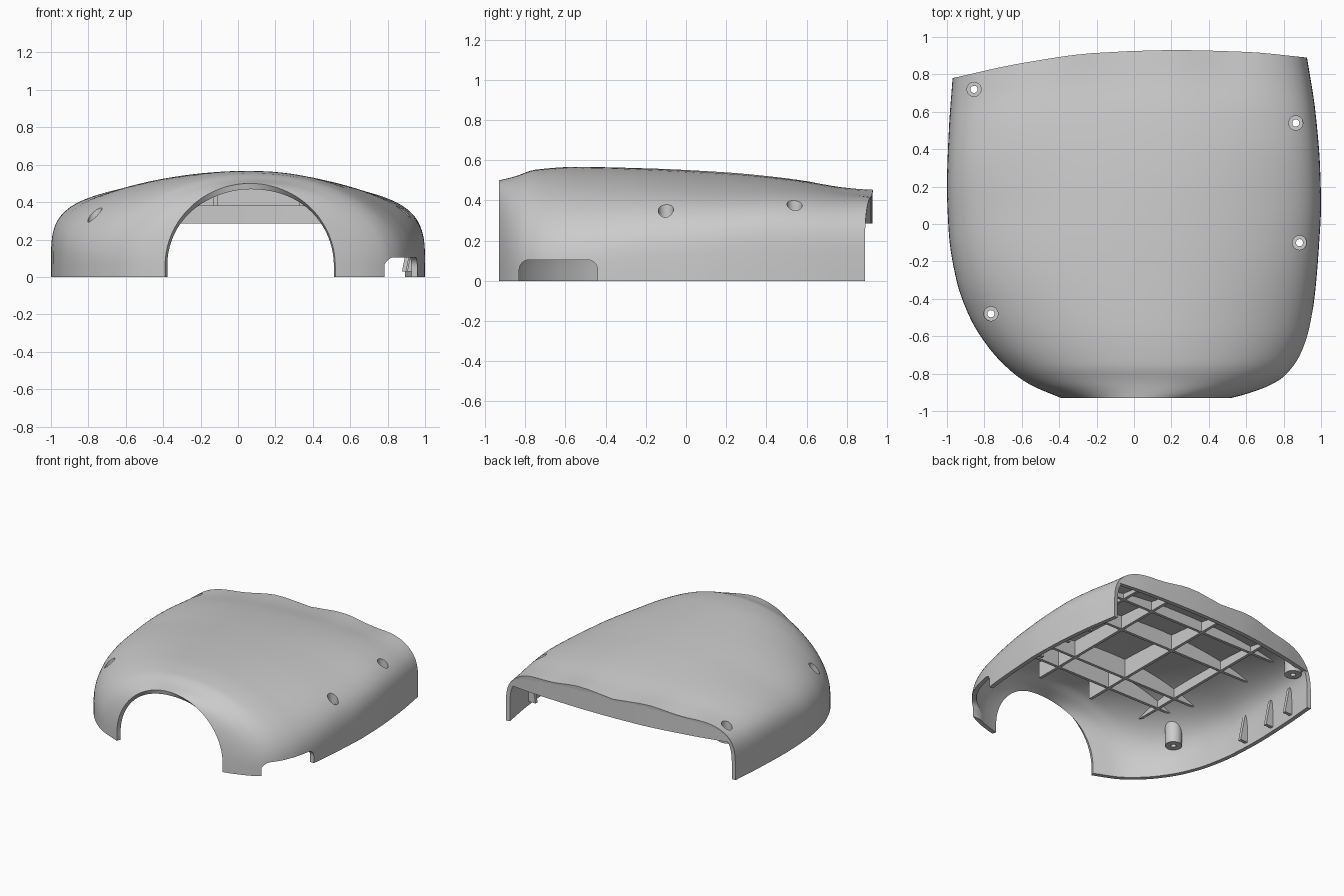
import bpy, bmesh, math
from mathutils import Vector
from mathutils.bvhtree import BVHTree

if "Cube" in bpy.data.objects:
    bpy.data.objects.remove(bpy.data.objects["Cube"])


def curve(pts):
    """Monotone smooth interpolation through (t, value) points."""
    n = len(pts)
    sec = [(pts[i+1][1]-pts[i][1]) / (pts[i+1][0]-pts[i][0]) for i in range(n-1)]
    tan = [sec[0]]
    for a, b in zip(sec, sec[1:]):
        tan.append(2*a*b/(a+b) if a*b > 0 else 0)
    tan.append(sec[-1])

    def f(t):
        t = min(max(t, pts[0][0]), pts[-1][0])
        i = 0
        while i < n-2 and t > pts[i+1][0]:
            i += 1
        d = pts[i+1][0]-pts[i][0]
        u = (t-pts[i][0])/d
        return ((1+2*u)*(1-u)**2*pts[i][1] + u*(1-u)**2*d*tan[i]
                + u*u*(3-2*u)*pts[i+1][1] + u*u*(u-1)*d*tan[i+1])
    return f


# Guide curves: plan outline left / right, rear edge, crest height, section squareness, crown
left = curve([(-.93, -.39), (-.915, -.43), (-.86, -.56), (-.79, -.66), (-.67, -.775), (-.5, -.88),
              (-.3, -.95), (-.05, -.99), (.2, -1), (.5, -.99), (.78, -.97)])
right = curve([(-.93, .52), (-.915, .58), (-.87, .71), (-.81, .81), (-.7, .89), (-.55, .94),
               (-.35, .97), (-.1, .99), (.1, 1), (.3, .995), (.6, .97), (.89, .925)])
rear = curve([(-.97, .78), (-.6, .86), (-.2, .915), (.2, .93), (.6, .92), (.925, .89)])
crest = curve([(-.93, .5), (-.85, .52), (-.75, .553), (-.55, .567), (-.2, .56), (.2, .54),
               (.4, .522), (.6, .497), (.8, .463), (.93, .45)])
square = curve([(-.93, 2), (-.5, 2.45), (-.1, 3.2), (.5, 4), (.93, 4)])
crown = curve([(-.93, 0), (-.5, .06), (.1, .08), (.5, .045), (.93, 0)])
BASE = .06    # height of the straight skirt


def finish(ob, angle=30):
    bpy.ops.object.select_all(action='DESELECT')
    ob.select_set(True)
    bpy.context.view_layer.objects.active = ob
    for m in list(ob.modifiers):
        bpy.ops.object.modifier_apply(modifier=m.name)
    bpy.ops.object.shade_smooth_by_angle(angle=math.radians(angle))


def to_object(name, bm):
    bmesh.ops.recalc_face_normals(bm, faces=bm.faces)
    me = bpy.data.meshes.new(name)
    bm.to_mesh(me)
    bm.free()
    ob = bpy.data.objects.new(name, me)
    bpy.context.collection.objects.link(ob)
    return ob


def loft(bm, rings):
    """Closed solid skinned through closed rings."""
    vs = [[bm.verts.new(p) for p in r] for r in rings]
    k = len(vs[0])
    for a, b in zip(vs, vs[1:]):
        for i in range(k):
            bm.faces.new((a[i], a[(i+1) % k], b[(i+1) % k], b[i]))
    bm.faces.new(vs[0][::-1])
    bm.faces.new(vs[-1])


def circle(x, y, r, n=24):
    return [(x+r*math.cos(2*math.pi*i/n), y+r*math.sin(2*math.pi*i/n)) for i in range(n)]


# Outer skin: lofted superellipse sections from front arch to rear edge
NS, NU = 52, 64
bm = bmesh.new()
grid = []
for i in range(NS+1):
    s = (i/NS)**1.5
    ym = -.93+1.86*s
    xl, xr = left(-.93+1.71*s), right(-.93+1.82*s)
    n, k = square(ym), crown(ym)
    row = []
    for j in range(-1, NU+2):
        a = math.pi*(1-min(max(j, 0), NU)/NU)
        c, sn = math.cos(a), (0 if j <= 0 or j >= NU else math.sin(a))
        u = math.copysign(abs(c)**(2/n), c)
        x = (xl+xr)/2 + u*(xr-xl)/2
        y = -.93+s*(rear(x)+.93)
        z = BASE + (crest(ym)-k-BASE)*sn**(2/n) + k*(1-u*u)**2
        if j in (-1, NU+1):
            z = 0
        ripple = max(0, (s-.8)/.2)**2*max(0, 1-u**4)
        z += .012*ripple*(math.cos((x-.25)*2*math.pi/.55)-.6)
        row.append(bm.verts.new((x, y, z)))
    grid.append(row)
for a, b in zip(grid, grid[1:]):
    for j in range(NU+2):
        bm.faces.new((a[j], a[j+1], b[j+1], b[j]))
bm.normal_update()
skin = BVHTree.FromBMesh(bm)
shell = to_object("cover_shell", bm)
if shell.data.polygons[len(shell.data.polygons)//2].normal.z < 0:
    shell.data.flip_normals()
sol = shell.modifiers.new("thickness", 'SOLIDIFY')
sol.thickness, sol.offset = .032, -1


def height(x, y):
    hit = skin.ray_cast(Vector((x, y, 2)), Vector((0, 0, -1)))[0]
    return hit.z if hit else 0


# Cutters: stepped screw holes and side notch
screws = [(-.855, .72, .26), (-.765, -.48, .18), (.865, .54, .22), (.885, -.1, .22)]
bm = bmesh.new()
for x, y, _ in screws:
    seat = height(x, y)-.06
    loft(bm, [[(px, py, z) for px, py in circle(x, y, r)]
              for r, z in ((.019, -.1), (.019, seat), (.038, seat), (.038, .8))])
notch = [(-.83, -.1), (-.44, -.1), (-.44, .05)]
notch += [(-.49+.05*math.cos(a*math.pi/12), .055+.05*math.sin(a*math.pi/12)) for a in range(7)]
notch += [(-.78-.05*math.sin(a*math.pi/12), .055+.05*math.cos(a*math.pi/12)) for a in range(7)]
loft(bm, [[(x, y, z) for y, z in notch] for x in (.6, 1.15)])
cutter = to_object("hole_cutter", bm)
cutter.hide_render = True

# Screw bosses trimmed to the underside of the skin
bm = bmesh.new()
for x, y, z0 in screws:
    ring = circle(x, y, .06)
    loft(bm, [[(px, py, z0) for px, py in ring],
              [(px, py, max(z0+.005, height(px, py)-.02)) for px, py in ring]])
bosses = to_object("screw_bosses", bm)

for ob in (shell, bosses):
    m = ob.modifiers.new("holes", 'BOOLEAN')
    m.operation, m.solver, m.object = 'DIFFERENCE', 'EXACT', cutter
    finish(ob)
bpy.data.objects.remove(cutter)


def wall(bm, path, bottom, thick, sink=.015):
    """Thin upright web hanging from the skin down to a flat lower edge."""
    rings = []
    for i, (x, y) in enumerate(path):
        top = height(x, y)-sink
        if top < bottom+.003:
            continue
        p, q = path[max(i-1, 0)], path[min(i+1, len(path)-1)]
        d = Vector((p[1]-q[1], q[0]-p[0])).normalized()*thick/2
        rings.append([(x-d.x, y-d.y, bottom), (x+d.x, y+d.y, bottom),
                      (x+d.x, y+d.y, top), (x-d.x, y-d.y, top)])
    if len(rings) > 1:
        loft(bm, rings)


# Rear lip following the curved back edge
bm = bmesh.new()
wall(bm, [(x, rear(x)-.018) for x in (-.945+1.845*i/100 for i in range(101))], .285, .032, .004)
finish(to_object("rear_lip", bm))

# Ceiling rib grid
bm = bmesh.new()
for y in (-.42, -.24, .27, .6):
    wall(bm, [(-.97+1.94*i/90, y) for i in range(91)], .38, .022)
for x in (-.57, -.12, .34, .6):
    wall(bm, [(x, -.62+1.5*i/60) for i in range(61) if -.62+1.5*i/60 < rear(x)-.03], .38, .022)
finish(to_object("ceiling_ribs", bm))

# Tapered upright ribs on both side walls
bm = bmesh.new()
for side, edge in ((-1, left), (1, right)):
    for y in (.08, .36, .58):
        x = edge(y)-side*.025
        tri = [(x, .03), (x-side*.07, .03), (x-side*.03, .24), (x-side*.015, .24)]
        loft(bm, [[(px, y+o, z) for px, z in tri] for o in (-.013, .013)])
finish(to_object("side_wall_ribs", bm))
